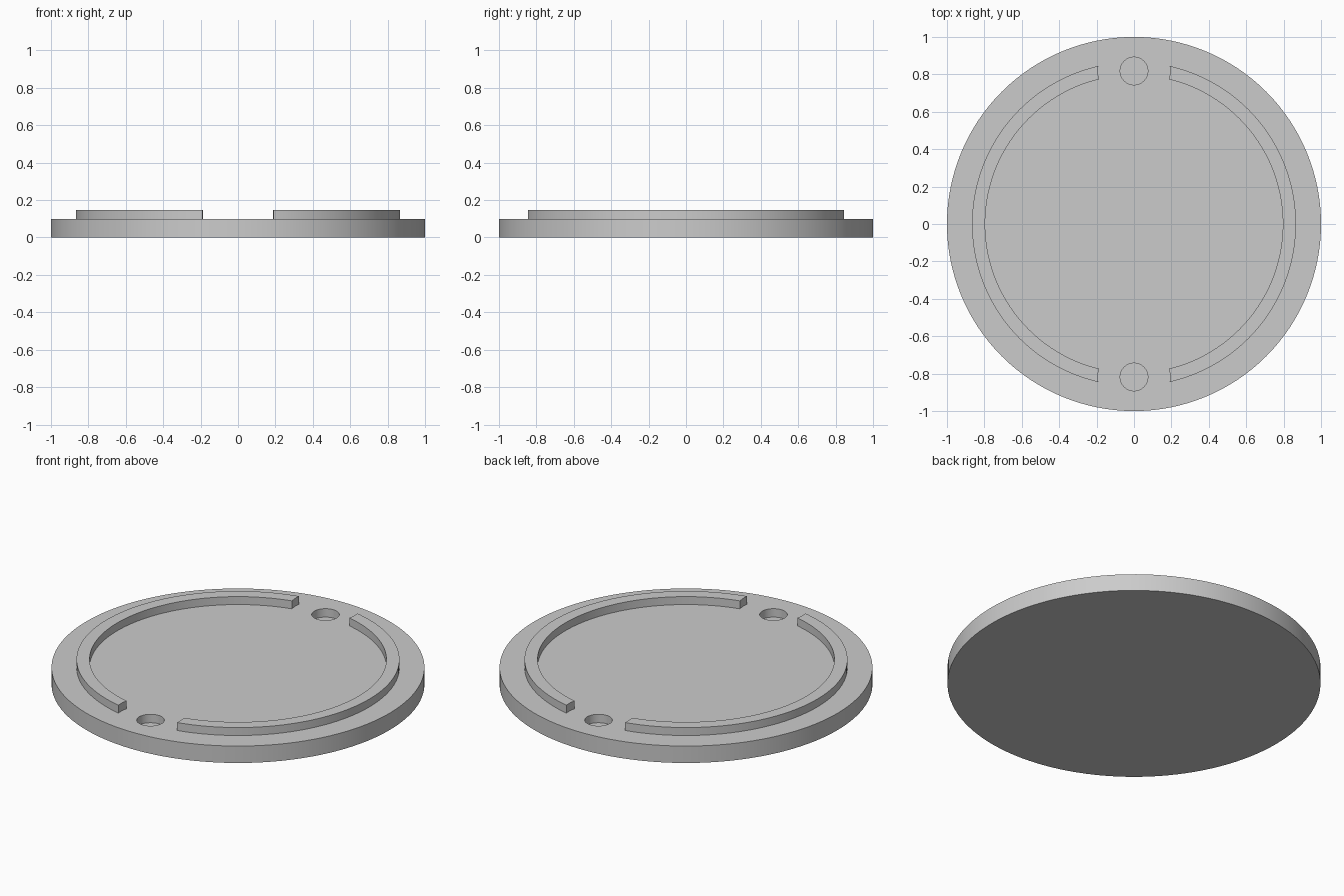
import bpy
import bmesh
import math

cube = bpy.data.objects.get("Cube")
if cube:
    bpy.data.objects.remove(cube, do_unlink=True)

BASE_TOP = 0.1
RIM_TOP = 0.147
HOLE_Y = 0.818

grey = bpy.data.materials.new("light grey")
grey.use_nodes = True
colour = (0.6, 0.6, 0.6, 1)
grey.diffuse_color = colour
grey.node_tree.nodes["Principled BSDF"].inputs["Base Color"].default_value = colour


def cylinder(name, radius, bottom, top, y=0, segments=128):
    """Upright capped cylinder between two heights."""
    bm = bmesh.new()
    bmesh.ops.create_cone(bm, cap_ends=True, segments=segments, radius1=radius,
                          radius2=radius, depth=top - bottom)
    bmesh.ops.translate(bm, verts=bm.verts, vec=(0, y, (bottom + top) / 2))
    mesh = bpy.data.meshes.new(name)
    bm.to_mesh(mesh)
    bm.free()
    mesh.materials.append(grey)
    obj = bpy.data.objects.new(name, mesh)
    bpy.context.collection.objects.link(obj)
    return obj


def cut(obj, cutters):
    """Subtract the cutters, bake the result and delete them."""
    for cutter in cutters:
        mod = obj.modifiers.new("cut", 'BOOLEAN')
        mod.operation = 'DIFFERENCE'
        mod.solver = 'EXACT'
        mod.object = cutter
    depsgraph = bpy.context.evaluated_depsgraph_get()
    mesh = bpy.data.meshes.new_from_object(obj.evaluated_get(depsgraph))
    obj.modifiers.clear()
    obj.data = mesh
    for cutter in cutters:
        bpy.data.objects.remove(cutter, do_unlink=True)
    # Round walls smooth, rims and corners crisp
    for poly in mesh.polygons:
        poly.use_smooth = True
    mesh.set_sharp_from_angle(angle=math.radians(30))


# Round base plate with two blind holes
base = cylinder("base_plate", 1, 0, BASE_TOP)
cut(base, [cylinder("hole_cutter", 0.074, BASE_TOP - 0.05, 0.2, side * HOLE_Y, 48)
           for side in (-1, 1)])

# Raised rim, hollowed out and parted by round gaps around the holes
rim = cylinder("raised_rim", 0.866, BASE_TOP - 0.01, RIM_TOP)
cutters = [cylinder("rim_cutter", 0.796, 0, 0.3)]
cutters += [cylinder("gap_cutter", 0.193, 0.02, 0.25, side * HOLE_Y, 64)
            for side in (-1, 1)]
cut(rim, cutters)
